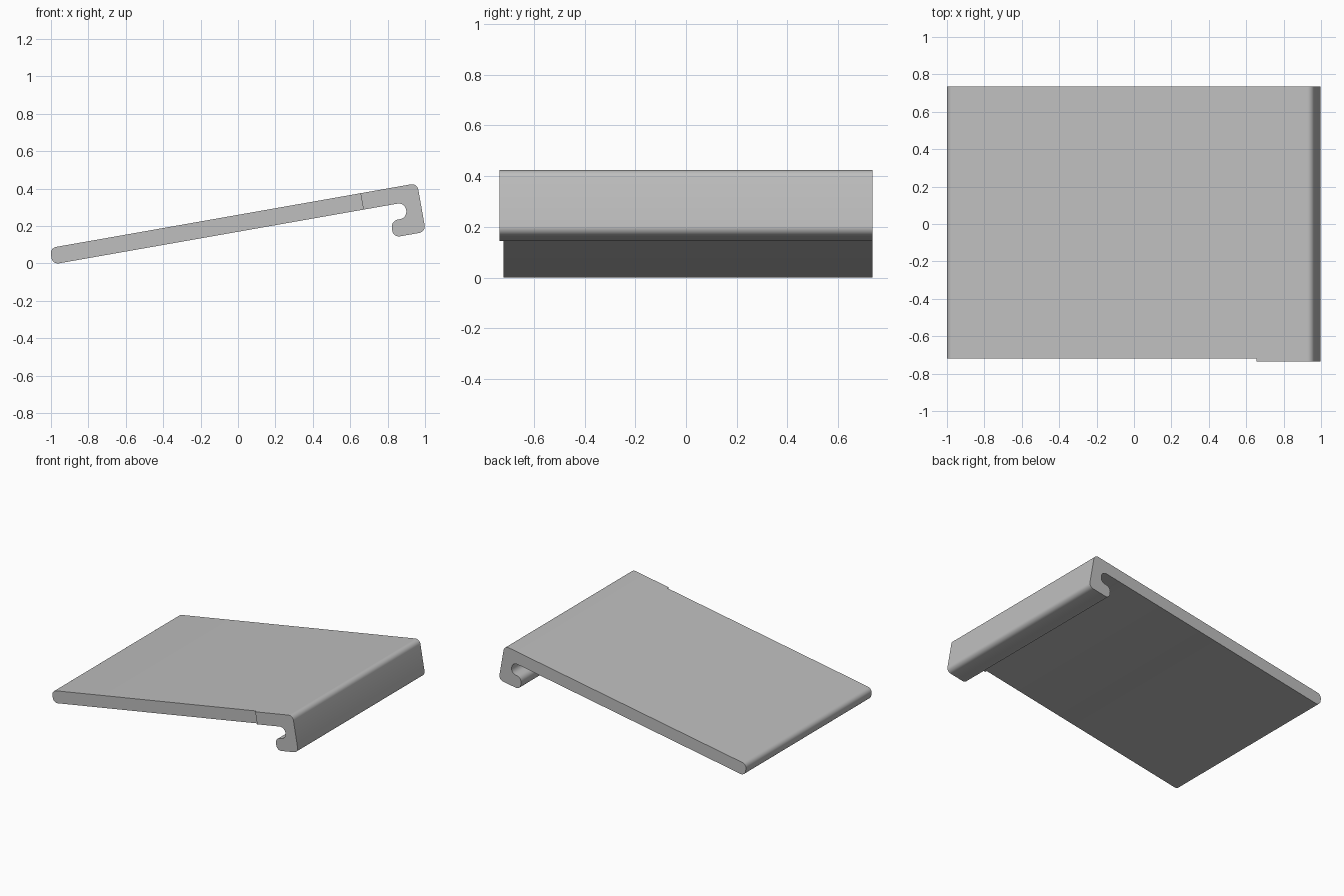
import bpy, bmesh, math
from mathutils import Vector, Matrix

cube = bpy.data.objects.get("Cube")
if cube:
    bpy.data.objects.remove(cube, do_unlink=True)

TILT = math.radians(10)
BACK, FRONT, STEP = 0.735, -0.72, 0.015


def fillet(points, steps=8):
    """Round each (u, v, radius) corner of a closed outline."""
    out = []
    for i, (u, v, r) in enumerate(points):
        p = Vector((u, v))
        if r == 0:
            out.append(p)
            continue
        a = (Vector(points[i - 1][:2]) - p).normalized()
        b = (Vector(points[(i + 1) % len(points)][:2]) - p).normalized()
        half = a.angle(b) / 2
        centre = p + (a + b).normalized() * (r / math.sin(half))
        start = p + a * (r / math.tan(half)) - centre
        end = p + b * (r / math.tan(half)) - centre
        sweep = start.angle_signed(end)
        for k in range(steps + 1):
            # angle_signed is clockwise positive
            out.append(centre + Matrix.Rotation(-sweep * k / steps, 2) @ start)
    return out


# Side profile, laid flat: long panel and hooked end share the split line
TOP, UNDER, SPLIT, R = 0.256, 0.167, 0.71, 0.035
panel = fillet([(SPLIT, TOP, 0), (-0.977, TOP, R), (-0.977, UNDER, R),
                (SPLIT, UNDER, 0)])
hook = fillet([(SPLIT, UNDER, 0), (0.935, UNDER, 0.04), (0.935, 0.083, 0.04),
               (0.843, 0.083, 0.04), (0.843, -0.0075, R),
               (1.018, -0.0075, R), (1.018, TOP, R), (SPLIT, TOP, 0)])

bm = bmesh.new()
faces = [bm.faces.new([bm.verts.new((p.x, FRONT, p.y)) for p in outline])
         for outline in (panel, hook)]
bmesh.ops.remove_doubles(bm, verts=bm.verts, dist=1e-5)
bm.faces.ensure_lookup_table()
hook_face = max(bm.faces, key=lambda f: f.calc_center_median().x)


def extrude(region, distance, keep):
    res = bmesh.ops.extrude_face_region(bm, geom=region, use_keep_orig=keep)
    moved = [g for g in res["geom"] if isinstance(g, bmesh.types.BMVert)]
    bmesh.ops.translate(bm, verts=moved, vec=(0, distance, 0))


# Full depth, then the hooked end steps slightly forward
extrude(list(bm.faces), BACK - FRONT, True)
extrude([hook_face], -STEP, False)
bmesh.ops.recalc_face_normals(bm, faces=bm.faces)
bmesh.ops.rotate(bm, verts=bm.verts, cent=(0, 0, 0),
                 matrix=Matrix.Rotation(-TILT, 3, 'Y'))

mesh = bpy.data.meshes.new("hooked_panel")
bm.to_mesh(mesh)
bm.free()
obj = bpy.data.objects.new("hooked_panel", mesh)
bpy.context.collection.objects.link(obj)

# Plain grey
grey = bpy.data.materials.new("light_grey")
grey.use_nodes = True
colour = (0.52, 0.52, 0.52, 1)
grey.diffuse_color = colour
grey.node_tree.nodes["Principled BSDF"].inputs["Base Color"].default_value = colour
mesh.materials.append(grey)

bpy.ops.object.select_all(action='DESELECT')
obj.select_set(True)
bpy.context.view_layer.objects.active = obj
bpy.ops.object.shade_smooth_by_angle(angle=math.radians(30))
